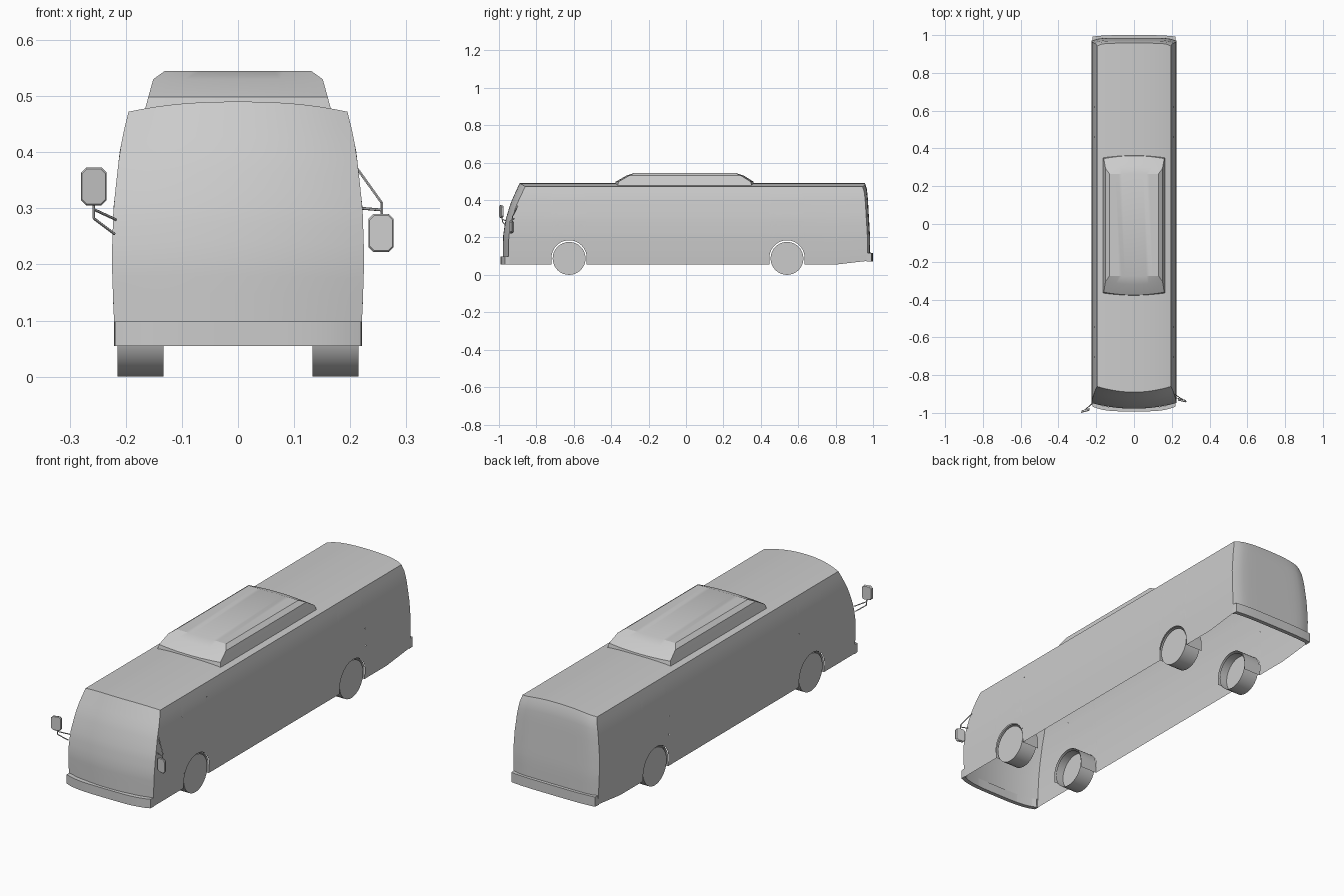
import bpy, bmesh, math
from mathutils import Vector

cube = bpy.data.objects.get("Cube")
if cube:
    bpy.data.objects.remove(cube)

grey = bpy.data.materials.new("light_grey")
grey.use_nodes = True
grey.diffuse_color = (0.6, 0.6, 0.6, 1)
grey.node_tree.nodes["Principled BSDF"].inputs["Base Color"].default_value = (0.6, 0.6, 0.6, 1)


def finish(name, bm, angle=30, solid=True):
    bmesh.ops.remove_doubles(bm, verts=bm.verts, dist=0.0002)
    if solid:
        bmesh.ops.recalc_face_normals(bm, faces=bm.faces)
    mesh = bpy.data.meshes.new(name)
    bm.to_mesh(mesh)
    bm.free()
    mesh.materials.append(grey)
    ob = bpy.data.objects.new(name, mesh)
    bpy.context.collection.objects.link(ob)
    bpy.ops.object.select_all(action='DESELECT')
    ob.select_set(True)
    bpy.context.view_layer.objects.active = ob
    bpy.ops.object.shade_smooth_by_angle(angle=math.radians(angle))
    return ob


def grid(bm, rows, flip=False):
    """Skin a list of equally long point rows with quads."""
    vs = [[bm.verts.new(p) for p in row] for row in rows]
    for a, b in zip(vs, vs[1:]):
        for i in range(len(a) - 1):
            quad = [a[i], a[i + 1], b[i + 1], b[i]]
            bm.faces.new(quad[::-1] if flip else quad)


def lerp_table(table, z):
    for (z0, v0), (z1, v1) in zip(table, table[1:]):
        if z <= z1:
            return v0 + (v1 - v0) * max(0, z - z0) / (z1 - z0)
    return table[-1][1]


# Profiles against height: half width, front and rear centre lines
EAVE, BASE = 0.472, 0.055
WIDTH = [(0.055, 0.218), (0.12, 0.222), (0.21, 0.225), (0.3, 0.222),
         (0.4, 0.211), (0.44, 0.203), (0.472, 0.195)]
FRONT = [(0.055, -0.978), (0.2, -0.978), (0.28, -0.966), (0.37, -0.938), (0.472, -0.89)]
REAR = [(0.055, 0.986), (0.2, 0.984), (0.4, 0.972), (0.45, 0.966), (0.472, 0.957)]
WHEELS, ARCH_R, ARCH_Z = (-0.625, 0.54), 0.094, 0.091
US = [i / 8 - 1 for i in range(17)]


def width(z): return lerp_table(WIDTH, z)
def front(z, u): return lerp_table(FRONT, z) + 0.03 * u * u
def rear(z, u): return lerp_table(REAR, z) - 0.014 * abs(u) ** 8
def crown(u): return EAVE + 0.018 * (1 - abs(u) ** 2.4)
def sill(y): return BASE + 0.02 * max(0, y - 0.8) / 0.18


def end_panel(name, edge, flip, low):
    rows = []
    for i in range(15):
        z = low + (EAVE - low) * i / 14
        t = (z - low) / (EAVE - low)
        rows.append([(u * width(z), edge(z, u), z + (crown(u) - EAVE) * t) for u in US])
    bm = bmesh.new()
    grid(bm, rows, flip)
    finish(name, bm, solid=False)


end_panel("windscreen_panel", front, False, BASE)
end_panel("rear_panel", rear, True, sill(0.98))

# Roof
bm = bmesh.new()
grid(bm, [[(u * width(EAVE), front(EAVE, u) * (1 - k) + rear(EAVE, u) * k, crown(u))
           for u in US] for k in (0, 0.5, 1)])
finish("roof", bm, solid=False)

# Side walls with wheel arches in the lower edge
arch_angles = [math.pi * (1 - i / 20) for i in range(21)]


def arch(c):
    return [(c + ARCH_R * math.cos(a), ARCH_Z + ARCH_R * math.sin(a)) for a in arch_angles]


columns = [(None, BASE)]
for c in WHEELS:
    columns += [(c - ARCH_R, BASE)] + arch(c) + [(c + ARCH_R, BASE)]
columns += [(0.8, BASE), (None, sill(0.98))]

for side, label in ((1, "left"), (-1, "right")):
    rows = []
    for n, (y, low) in enumerate(columns):
        row = []
        for i in range(15):
            z = low + (EAVE - low) * i / 14
            end = front if n == 0 else rear
            row.append((side * width(z), end(z, 1) if y is None else y, z))
        rows.append(row)
    bm = bmesh.new()
    vs = [[bm.verts.new(p) for p in r] for r in rows]
    for (a, b) in zip(vs, vs[1:]):
        if abs(a[0].co.y - b[0].co.y) < 1e-5:
            continue
        for i in range(14):
            q = [a[i], b[i], b[i + 1], a[i + 1]]
            bm.faces.new(q if side > 0 else q[::-1])
    finish(label + "_wall", bm, solid=False)

    for c, where in zip(WHEELS, ("front", "rear")):
        # Wheel arch liner
        path = [(c - ARCH_R, BASE)] + arch(c) + [(c + ARCH_R, BASE)]
        bm = bmesh.new()
        grid(bm, [[(side * x, y, z) for y, z in path] for x in (0.128, 0.219)], side > 0)
        finish(f"{label}_{where}_arch", bm, solid=False)

        # Wheel: outer cap, tread and a recessed inner disc
        bm = bmesh.new()
        ring = [(c + 0.088 * math.cos(k * math.tau / 32), 0.088 + 0.088 * math.sin(k * math.tau / 32))
                for k in range(32)]
        loops = [[(side * x, y, z) for y, z in ring + ring[:1]] for x in (0.133, 0.174, 0.215)]
        grid(bm, loops, side < 0)
        for loop in loops[1:]:
            bm.faces.new([bm.verts.new(p) for p in loop[:-1]])
        finish(f"{label}_{where}_wheel", bm)


# Bumpers: shallow curved bars
def bumper(name, y_mid, y_back, bow, z0, z1):
    bm = bmesh.new()
    arc = [(u * 0.219, y_mid + bow * u ** 4) for u in US]
    outline = arc + [(0.221, y_back), (-0.221, y_back)]
    inner = [(x * 0.97, y + (0.02 if y_mid < 0 else -0.02)) for x, y in arc]
    # Top, outer face and underside of the bar
    rim = [outline[-1]] + arc + [outline[-2]]
    core = [(-0.212, y_back)] + inner + [(0.212, y_back)]
    grid(bm, [[(x, y, z) for x, y in pts] for pts, z in
              ((core, z1), (rim, z1), (rim, z0), (core, z0), (core, z1))])
    finish(name, bm)


bumper("front_bumper", -0.992, -0.945, 0.025, 0.055, 0.098)
bumper("rear_bumper", 1.0, 0.965, -0.008, 0.072, 0.118)

# Roof unit: stacked outlines with bowed ends
bm = bmesh.new()
rings = []
for hx, y0, y1, z in ((0.166, -0.381, 0.366, 0.475), (0.16, -0.376, 0.361, 0.498),
                      (0.151, -0.32, 0.31, 0.53), (0.13, -0.275, 0.265, 0.545)):
    bow = 0.015 if z < 0.54 else 0
    ring = [(u * hx, y0 + bow * u * u, z) for u in US]
    ring += [(-u * hx, y1 - bow * u * u, z) for u in US]
    rings.append(ring + ring[:1])
grid(bm, rings)
bm.faces.new([bm.verts.new(p) for p in rings[-1][:-1]])
finish("roof_unit", bm, 20)


# Mirrors: eight-sided heads on thin bent arms
def rod(bm, a, b, r=0.0025):
    a, b = Vector(a), Vector(b)
    rot = (b - a).to_track_quat('Z', 'Y').to_matrix().to_4x4()
    rot.translation = (a + b) / 2
    bmesh.ops.create_cone(bm, cap_ends=True, segments=6, radius1=r, radius2=r,
                          depth=(b - a).length, matrix=rot)


def mirror(label, x, y, z, tilt, arms):
    bm = bmesh.new()
    w, h, c = 0.0225, 0.034, 0.009
    corners = [(w, h - c), (w - c, h), (c - w, h), (-w, h - c),
               (-w, c - h), (c - w, -h), (w - c, -h), (w, c - h)]
    loops = [[(x + px * s, y + d + tilt * px, z + pz * s) for px, pz in corners]
             for d, s in ((-0.007, 0.92), (-0.004, 1), (0.006, 0.9))]
    grid(bm, [l + l[:1] for l in loops])
    for l in (loops[0], loops[-1]):
        bm.faces.new([bm.verts.new(p) for p in l])
    finish(label + "_mirror", bm, 20)
    bm = bmesh.new()
    for path in arms:
        for a, b in zip(path, path[1:]):
            rod(bm, a, b)
    finish(label + "_mirror_arms", bm)


mirror("right", -0.257, -0.987, 0.339, 0.25,
       [[(-0.257, -0.985, 0.31), (-0.257, -0.98, 0.282), (-0.22, -0.952, 0.254)],
        [(-0.257, -0.983, 0.298), (-0.218, -0.945, 0.28)]])
mirror("left", 0.255, -0.933, 0.256, -0.2,
       [[(0.256, -0.931, 0.285), (0.256, -0.928, 0.31), (0.213, -0.9, 0.37)],
        [(0.256, -0.929, 0.297), (0.22, -0.92, 0.3)]])
